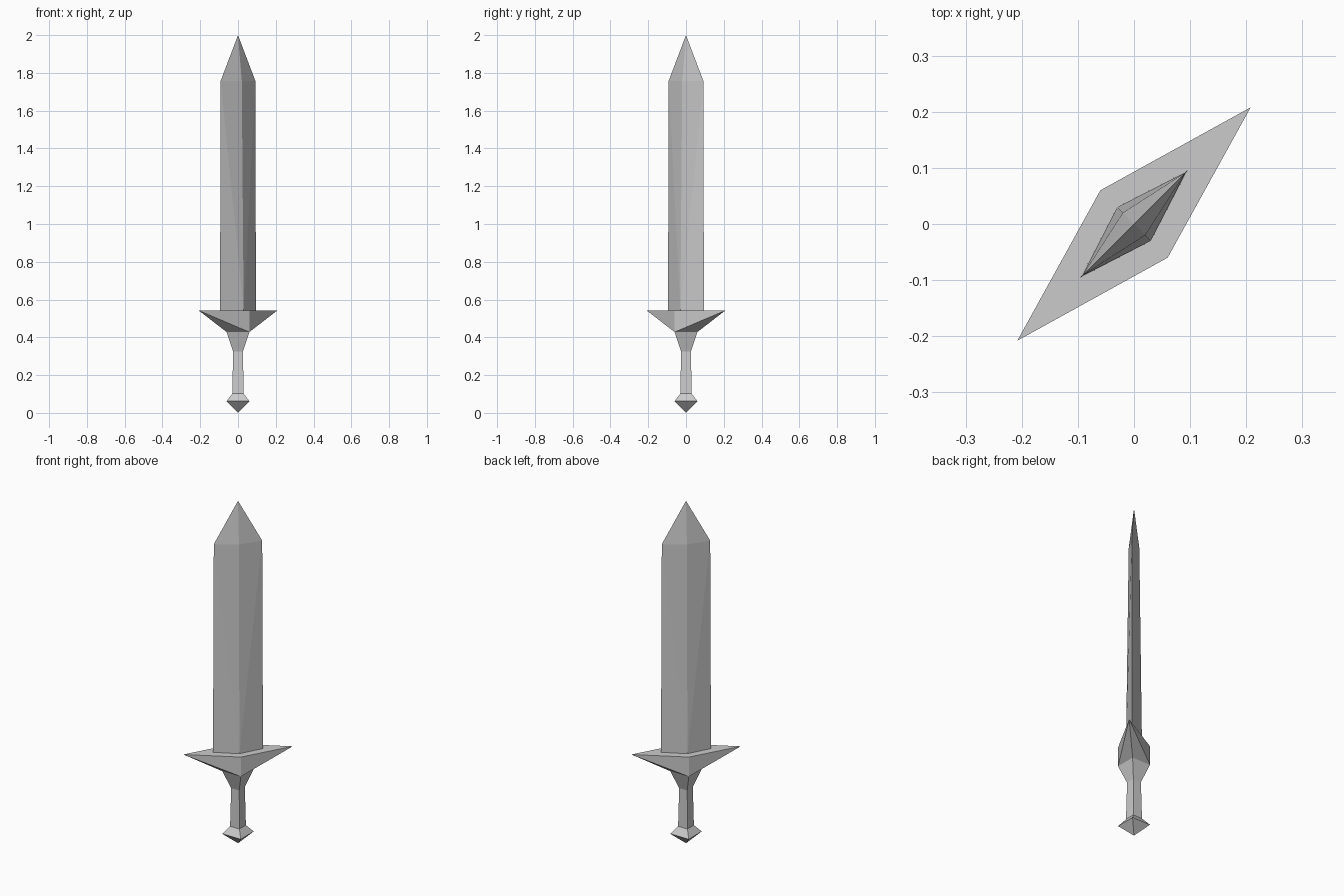
import bpy, bmesh

if "Cube" in bpy.data.objects:
    bpy.data.objects.remove(bpy.data.objects["Cube"])


def rhombus(a, b, z):
    """Cross-section: a = reach along the blade's width diagonal, b = along its thickness."""
    return [(a, a, z), (-b, b, z), (-a, -a, z), (b, -b, z)]


def loft(name, sections):
    """Skin four-sided sections given as (a, b, z); a == 0 collapses to a point."""
    bm = bmesh.new()
    rings = []
    for a, b, z in sections:
        pts = [(0, 0, z)] if a == 0 else rhombus(a, b, z)
        rings.append([bm.verts.new(p) for p in pts])
    for lo, hi in zip(rings, rings[1:]):
        for i in range(4):
            j = (i + 1) % 4
            if len(lo) == 1:
                bm.faces.new((lo[0], hi[j], hi[i]))
            elif len(hi) == 1:
                bm.faces.new((lo[i], lo[j], hi[0]))
            elif i % 2 == 0:   # split along the outward diagonal
                bm.faces.new((lo[i], lo[j], hi[i]))
                bm.faces.new((lo[j], hi[j], hi[i]))
            else:
                bm.faces.new((lo[i], lo[j], hi[j]))
                bm.faces.new((lo[i], hi[j], hi[i]))
    # merge coplanar triangle pairs back into clean quads
    bmesh.ops.dissolve_limit(bm, angle_limit=0.01, verts=bm.verts, edges=bm.edges)
    mesh = bpy.data.meshes.new(name)
    bm.to_mesh(mesh)
    bm.free()
    obj = bpy.data.objects.new(name, mesh)
    bpy.context.collection.objects.link(obj)
    return obj


# Pommel: pointed below, sloping in to the grip
loft("pommel", [(0, 0, 0), (0.06, 0.06, 0.062), (0.03, 0.03, 0.102)])

# Grip: slightly tapered square bar
loft("grip", [(0.03, 0.03, 0.102), (0.026, 0.026, 0.325)])

# Crossguard: flares into two spikes, flat top running in to the blade
loft("crossguard", [(0.026, 0.026, 0.325), (0.06, 0.06, 0.428),
                    (0.208, 0.06, 0.542), (0.095, 0.03, 0.542)])

# Blade: diamond section, thinning upward to a point
loft("blade", [(0.095, 0.03, 0.542), (0.092, 0.02, 1.757), (0, 0, 2.0)])
